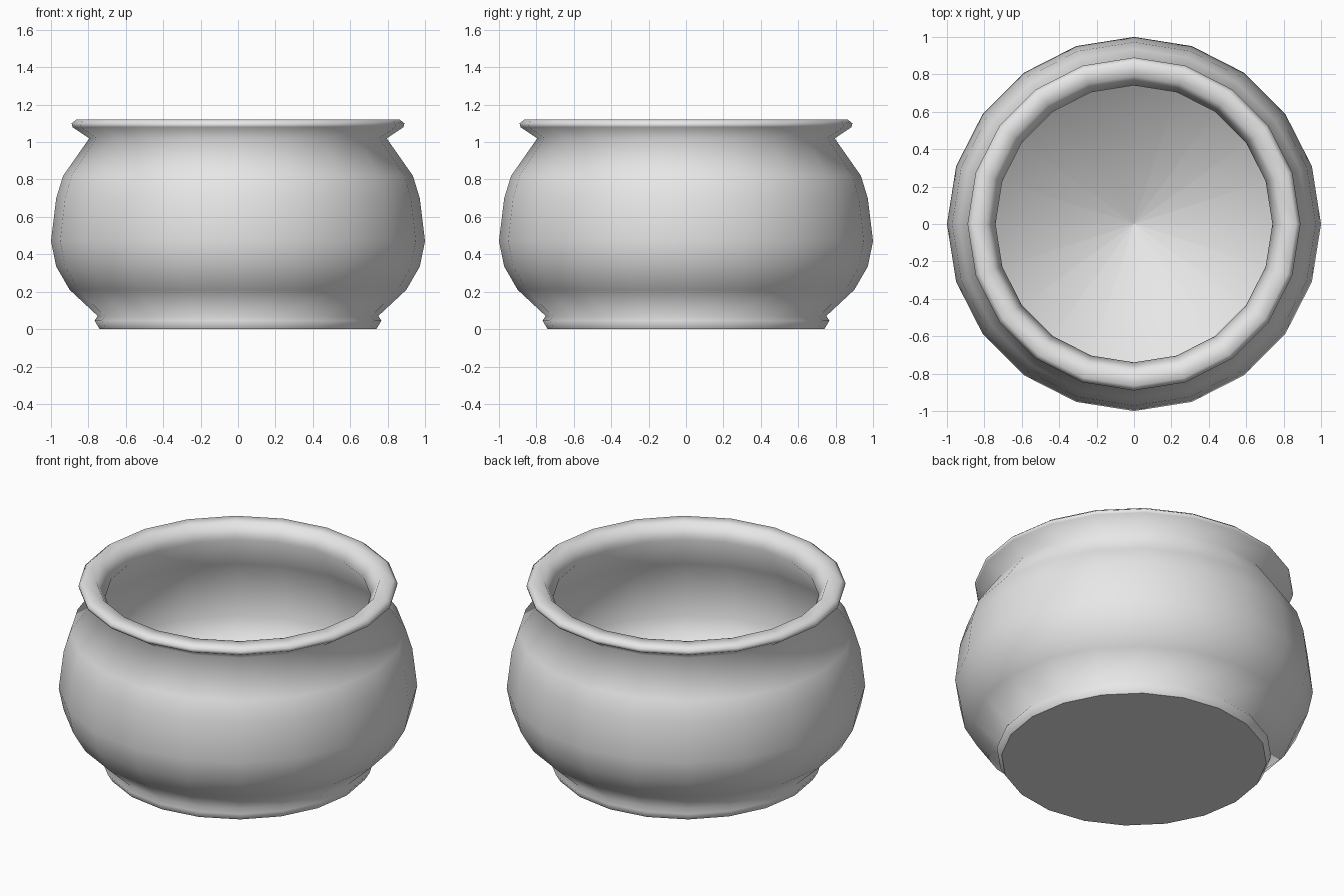
import bpy
import bmesh
from math import cos, sin, tau

SIDES = 20

cube = bpy.data.objects.get("Cube")
if cube:
    bpy.data.objects.remove(cube, do_unlink=True)

# Plain clay colour
clay = bpy.data.materials.new("light_grey_clay")
clay.use_nodes = True
colour = (0.8, 0.8, 0.8, 1.0)
clay.diffuse_color = colour
clay.node_tree.nodes["Principled BSDF"].inputs["Base Color"].default_value = colour

# Radius and height along the wall, from the base up and over the rim to the inside
foot = [(0.74, 0.0), (0.767, 0.045), (0.75, 0.07)]
belly = [(0.90, 0.21), (0.972, 0.335), (1.0, 0.47), (0.972, 0.70), (0.935, 0.82)]
rim = [(0.795, 1.02), (0.885, 1.08), (0.89, 1.10), (0.865, 1.12), (0.79, 1.12)]
inside = [(0.74, 1.03), (0.88, 0.82), (0.94, 0.47), (0.85, 0.32)]
floor_height = 0.04

bm = bmesh.new()


def ring(radius, height):
    return [bm.verts.new((radius * cos(tau * i / SIDES), radius * sin(tau * i / SIDES), height))
            for i in range(SIDES)]


# Turned wall
rings = [ring(r, z) for r, z in foot + belly + rim + inside]
for low, high in zip(rings, rings[1:]):
    for i in range(SIDES):
        j = (i + 1) % SIDES
        bm.faces.new((low[i], low[j], high[j], high[i]))

# Conical inner floor, with a separate tip per segment to keep the cone's shading
last = rings[-1]
for i in range(SIDES):
    tip = bm.verts.new((0, 0, floor_height))
    bm.faces.new((last[i], last[(i + 1) % SIDES], tip))

for face in bm.faces:
    face.smooth = True

# Flat underside
base = bm.faces.new(list(reversed(rings[0])))
base.smooth = False

mesh = bpy.data.meshes.new("round_pot")
bm.to_mesh(mesh)
bm.free()
mesh.materials.append(clay)
pot = bpy.data.objects.new("round_pot", mesh)
bpy.context.collection.objects.link(pot)
